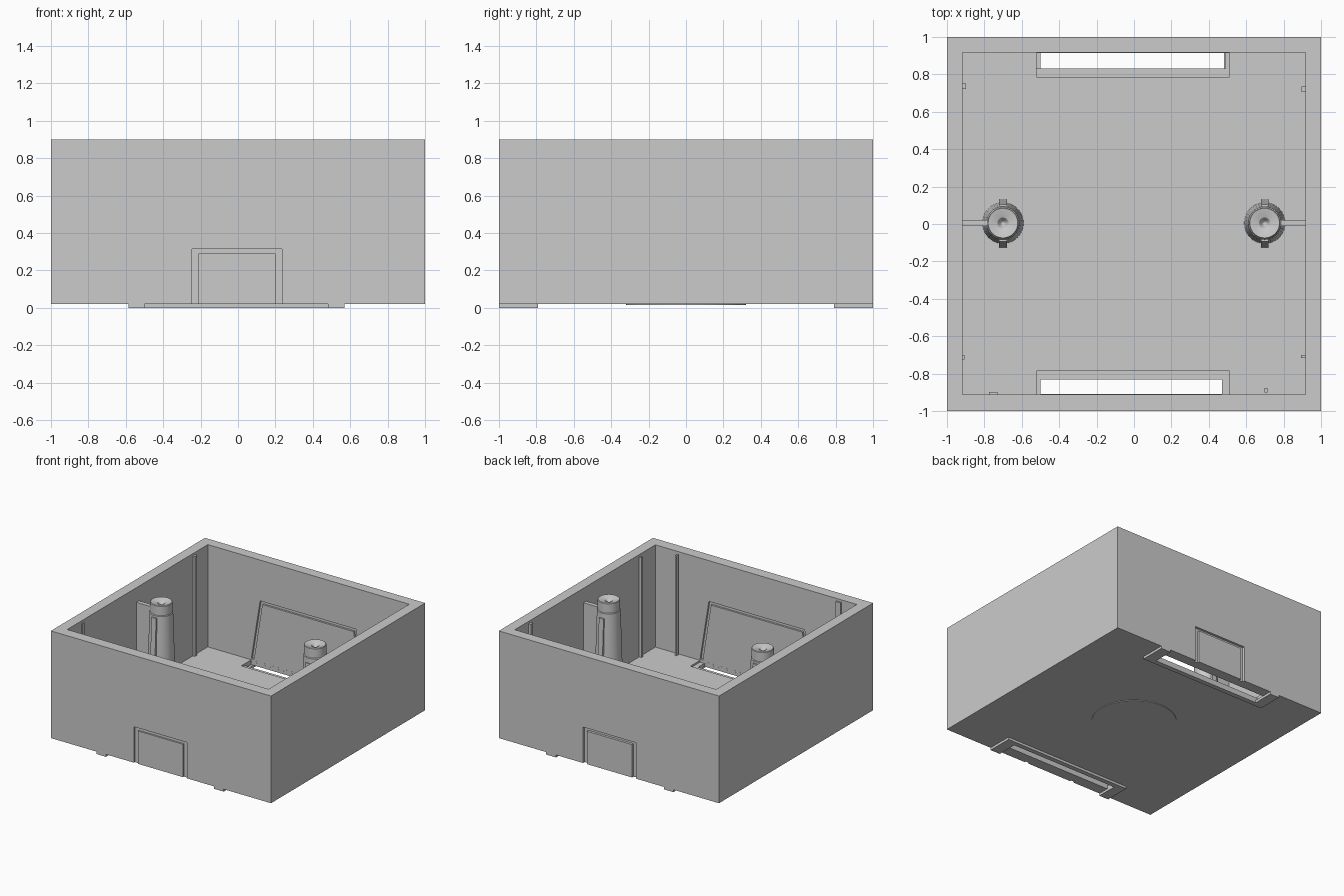
import bpy, bmesh
from math import cos, sin, tau

if "Cube" in bpy.data.objects:
    bpy.data.objects.remove(bpy.data.objects["Cube"])


def make_object(name, bm):
    bmesh.ops.recalc_face_normals(bm, faces=bm.faces)
    me = bpy.data.meshes.new(name)
    bm.to_mesh(me)
    bm.free()
    ob = bpy.data.objects.new(name, me)
    bpy.context.collection.objects.link(ob)
    return ob


def box(name, x0, x1, y0, y1, z0, z1):
    bm = bmesh.new()
    bmesh.ops.create_cube(bm, size=1)
    for v in bm.verts:
        v.co = (x1 if v.co.x > 0 else x0, y1 if v.co.y > 0 else y0, z1 if v.co.z > 0 else z0)
    return make_object(name, bm)


def prism_y(name, pts, y0, y1):
    """Extrude an outline in the x-z plane along y."""
    bm = bmesh.new()
    f = bm.faces.new([bm.verts.new((x, y0, z)) for x, z in pts])
    geo = bmesh.ops.extrude_face_region(bm, geom=[f])["geom"]
    bmesh.ops.translate(bm, vec=(0, y1 - y0, 0),
                        verts=[g for g in geo if isinstance(g, bmesh.types.BMVert)])
    return make_object(name, bm)


def prism_z(name, pts, z0, z1):
    """Extrude an outline in the x-y plane along z."""
    bm = bmesh.new()
    f = bm.faces.new([bm.verts.new((x, y, z0)) for x, y in pts])
    geo = bmesh.ops.extrude_face_region(bm, geom=[f])["geom"]
    bmesh.ops.translate(bm, vec=(0, 0, z1 - z0),
                        verts=[g for g in geo if isinstance(g, bmesh.types.BMVert)])
    return make_object(name, bm)


def lathe(name, profile, cx, cy, n=40):
    bm = bmesh.new()
    rings = []
    for r, z in profile:
        if r == 0:
            rings.append([bm.verts.new((cx, cy, z))] * n)
        else:
            rings.append([bm.verts.new((cx + r * cos(tau * i / n), cy + r * sin(tau * i / n), z))
                          for i in range(n)])
    for a, b in zip(rings, rings[1:]):
        for i in range(n):
            j = (i + 1) % n
            bm.faces.new(list(dict.fromkeys((a[i], a[j], b[j], b[i]))))
    ob = make_object(name, bm)
    bpy.ops.object.select_all(action='DESELECT')
    bpy.context.view_layer.objects.active = ob
    ob.select_set(True)
    bpy.ops.object.shade_smooth_by_angle(angle=0.5)
    return ob


def cut(target, cutter):
    cutter.hide_render = True
    m = target.modifiers.new("cut", 'BOOLEAN')
    m.operation, m.solver, m.object = 'DIFFERENCE', 'EXACT', cutter
    bpy.context.view_layer.objects.active = target
    bpy.ops.object.modifier_apply(modifier=m.name)
    bpy.data.objects.remove(cutter)


def u_outline(x0, x1, base, top, xi0, xi1, inner):
    """Open bracket: legs start at base, crossbar lies between inner and top."""
    return [(x0, base), (x0, top), (x1, top), (x1, base),
            (xi1, base), (xi1, inner), (xi0, inner), (xi0, base)]


# open-topped box
FLOOR = 0.06
shell = box("box_shell", -1, 1, -1, 1, 0.02, 0.9)
cut(shell, box("cavity", -0.915, 0.915, -0.91, 0.915, FLOOR, 1.0))

# floor recesses, slots, knock-out grooves on both end walls
for s, wall, slot in ((-1, 0.91, (-0.50, 0.47)), (1, 0.915, (-0.52, 0.49))):
    def ys(a, b):
        return min(s * a, s * b), max(s * a, s * b)
    cut(shell, box("recess", -0.52, 0.51, *ys(0.785, wall - 0.0005), FLOOR - 0.015, FLOOR + 0.1))
    cut(shell, box("slot", *slot, *ys(0.83, wall - 0.001), -0.1, 0.3))
    depth = 0.012 if s < 0 else 0.02
    cut(shell, prism_y("outer_groove",
                       u_outline(-0.245, 0.235, 0.0, 0.315, -0.21, 0.20, 0.29),
                       *ys(1 - depth, 1.1)))
    inner = [(-0.52, 0.07), (-0.44, 0.565), (0.43, 0.565), (0.51, 0.07),
             (0.485, 0.07), (0.41, 0.54), (-0.42, 0.54), (-0.495, 0.07)]
    cut(shell, prism_y("inner_groove", inner, *ys(wall - 0.05, wall + 0.015)))
    # bracket-shaped foot under each slot
    prism_z("foot_front" if s < 0 else "foot_back",
            [(x, s * y) for x, y in [(-0.585, 1), (-0.585, 0.79), (0.57, 0.79), (0.57, 1),
                                     (0.48, 1), (0.48, 0.83), (-0.50, 0.83), (-0.50, 1)]],
            0.0, 0.021)

# shallow round pad underneath
lathe("bottom_pad", [(0, 0.03), (0.32, 0.03), (0.32, 0.015), (0, 0.015)], 0, 0, 64)

# screw posts with fins and wall ribs
for side, s, cx, top in (("left", -1, -0.70, 0.84), ("right", 1, 0.698, 0.865)):
    cy = 0.005
    lathe("post_" + side,
          [(0, FLOOR - 0.01), (0.11, FLOOR - 0.01), (0.088, top - 0.085), (0.083, top - 0.08),
           (0.083, top - 0.004), (0.079, top), (0.06, top - 0.003), (0.03, top - 0.012),
           (0.015, top - 0.03), (0, top - 0.06)], cx, cy)
    box("wall_rib_" + side, *sorted((cx + s * 0.05, s * 0.92)), cy - 0.017, cy + 0.017,
        FLOOR - 0.01, 0.78)
    for tag, d in (("front", -1), ("back", 1)):
        fin = box("post_fin_%s_%s" % (side, tag), cx - 0.021, cx + 0.021,
                  *sorted((cy + d * 0.04, cy + d * 0.13)), FLOOR - 0.01, 0.74)
        for v in fin.data.vertices:
            if v.co.z > 0.5 and abs(v.co.y - cy) > 0.1:
                v.co.y = cy + d * 0.098

# thin upright ribs along the inside walls
ribs = [(-0.918, -0.897, 0.72, 0.75), (0.895, 0.918, 0.705, 0.735),
        (-0.918, -0.905, -0.725, -0.70), (0.893, 0.918, -0.715, -0.70),
        (-0.775, -0.73, -0.915, -0.897), (0.697, 0.713, -0.90, -0.875)]
for i, r in enumerate(ribs):
    box("upright_rib_%d" % (i + 1), *r, FLOOR - 0.01, 0.88)
